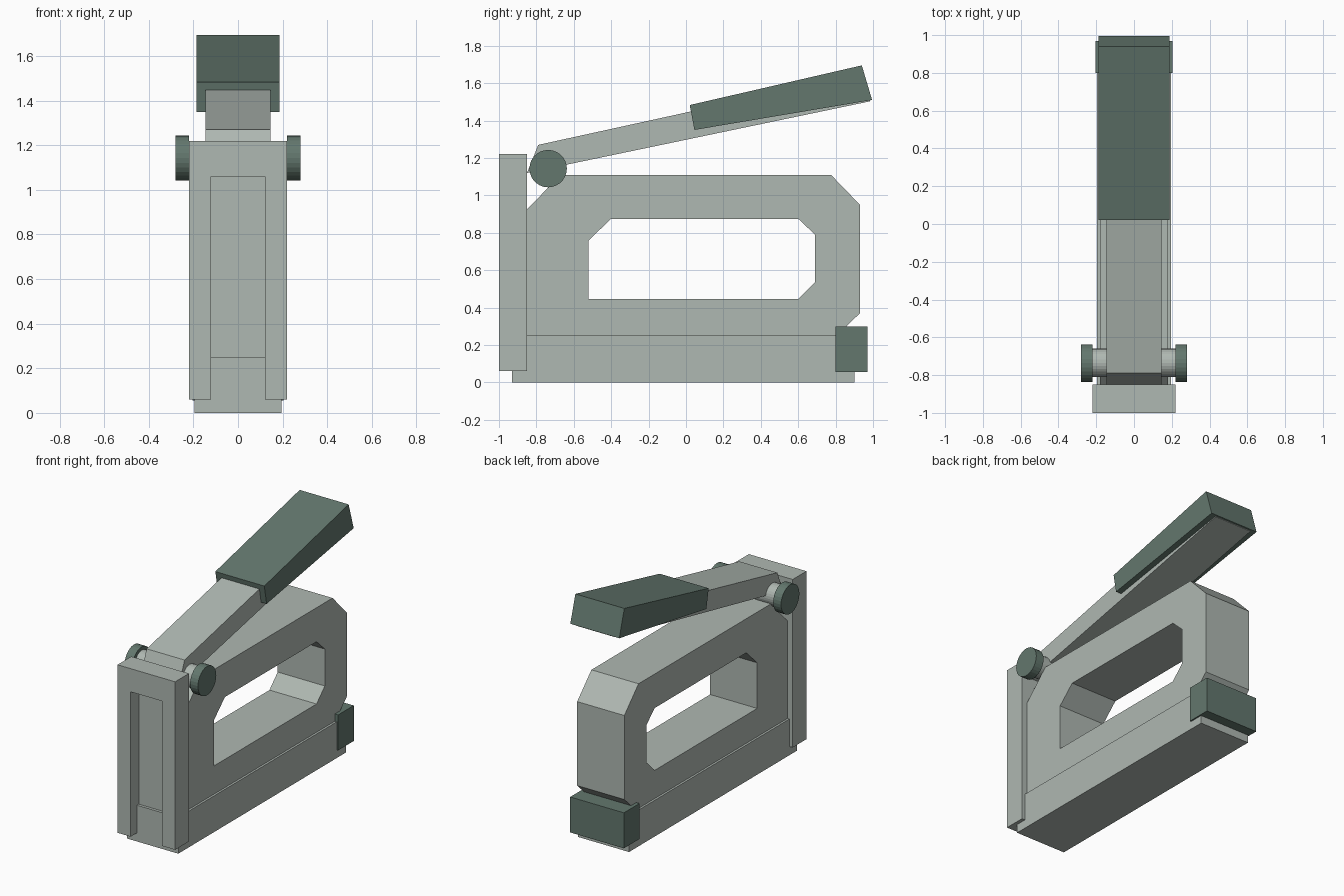
import bpy, bmesh, math
from mathutils import Matrix

if "Cube" in bpy.data.objects:
    bpy.data.objects.remove(bpy.data.objects["Cube"])


def material(name, rgb):
    m = bpy.data.materials.new(name)
    m.diffuse_color = (*rgb, 1)
    m.use_nodes = True
    m.node_tree.nodes["Principled BSDF"].inputs["Base Color"].default_value = m.diffuse_color
    return m


METAL = material("grey metal", (0.43, 0.48, 0.445))
GREEN = material("dark green grip", (0.125, 0.185, 0.155))


def finish(bm, name, mat):
    bmesh.ops.recalc_face_normals(bm, faces=bm.faces)
    me = bpy.data.meshes.new(name)
    bm.to_mesh(me)
    bm.free()
    me.materials.append(mat)
    ob = bpy.data.objects.new(name, me)
    bpy.context.collection.objects.link(ob)
    return ob


def side_profile(name, pts, half, mat):
    """Extrude a (y, z) outline symmetrically across x."""
    bm = bmesh.new()
    f = bm.faces.new([bm.verts.new((-half, y, z)) for y, z in pts])
    r = bmesh.ops.extrude_face_region(bm, geom=[f])
    verts = [v for v in r["geom"] if isinstance(v, bmesh.types.BMVert)]
    bmesh.ops.translate(bm, verts=verts, vec=(2 * half, 0, 0))
    return finish(bm, name, mat)


def front_profile(name, pts, y0, y1, mat):
    """Extrude an (x, z) outline along y."""
    bm = bmesh.new()
    f = bm.faces.new([bm.verts.new((x, y0, z)) for x, z in pts])
    r = bmesh.ops.extrude_face_region(bm, geom=[f])
    verts = [v for v in r["geom"] if isinstance(v, bmesh.types.BMVert)]
    bmesh.ops.translate(bm, verts=verts, vec=(0, y1 - y0, 0))
    return finish(bm, name, mat)


def rect(a0, a1, b0, b1):
    return [(a0, b0), (a1, b0), (a1, b1), (a0, b1)]


def cylinder_x(name, x0, x1, y, z, r, mat):
    bm = bmesh.new()
    bmesh.ops.create_cone(
        bm, cap_ends=True, segments=28, radius1=r, radius2=r, depth=x1 - x0,
        matrix=Matrix.Translation(((x0 + x1) / 2, y, z)) @ Matrix.Rotation(math.pi / 2, 4, "Y"))
    return finish(bm, name, mat)


# Magazine rail along the bottom
side_profile("magazine_base", rect(-0.93, 0.90, 0, 0.25), 0.195, METAL)

# Body with chamfered corners and a hand opening
body = side_profile("body", [
    (-0.86, 0.245), (0.80, 0.245), (0.93, 0.37), (0.93, 0.95),
    (0.775, 1.11), (-0.67, 1.11), (-0.86, 0.915)], 0.18, METAL)
opening = side_profile("hand_opening_cutter", [
    (-0.52, 0.445), (0.60, 0.445), (0.69, 0.535), (0.69, 0.79),
    (0.60, 0.875), (-0.40, 0.875), (-0.52, 0.76)], 0.4, METAL)
opening.hide_render = True
opening.hide_viewport = True
cut = body.modifiers.new("hand opening", "BOOLEAN")
cut.operation = "DIFFERENCE"
cut.solver = "EXACT"
cut.object = opening

# Nose plate: arch with a recessed panel in its slot
front_profile("nose_plate", [
    (-0.22, 0.06), (-0.12, 0.06), (-0.12, 1.06), (0.12, 1.06),
    (0.12, 0.06), (0.22, 0.06), (0.22, 1.22), (-0.22, 1.22)], -1.0, -0.85, METAL)
front_profile("nose_panel", rect(-0.12, 0.12, 0.24, 1.06), -0.91, -0.852, METAL)

# Rear magazine latch
side_profile("rear_latch", rect(0.80, 0.97, 0.055, 0.30), 0.205, GREEN)

# Lever and its grip
side_profile("lever", [
    (-0.85, 1.12), (0.985, 1.503), (0.945, 1.65), (-0.79, 1.27)], 0.145, METAL)
side_profile("lever_grip", [
    (0.045, 1.35), (0.995, 1.51), (0.94, 1.695), (0.02, 1.483)], 0.187, GREEN)

# Pivot pin with a knob on each end
cylinder_x("pivot_pin", -0.23, 0.23, -0.735, 1.145, 0.075, METAL)
for side, x0 in (("left", -0.28), ("right", 0.22)):
    cylinder_x(side + "_pivot_knob", x0, x0 + 0.06, -0.737, 1.143, 0.10, GREEN)
